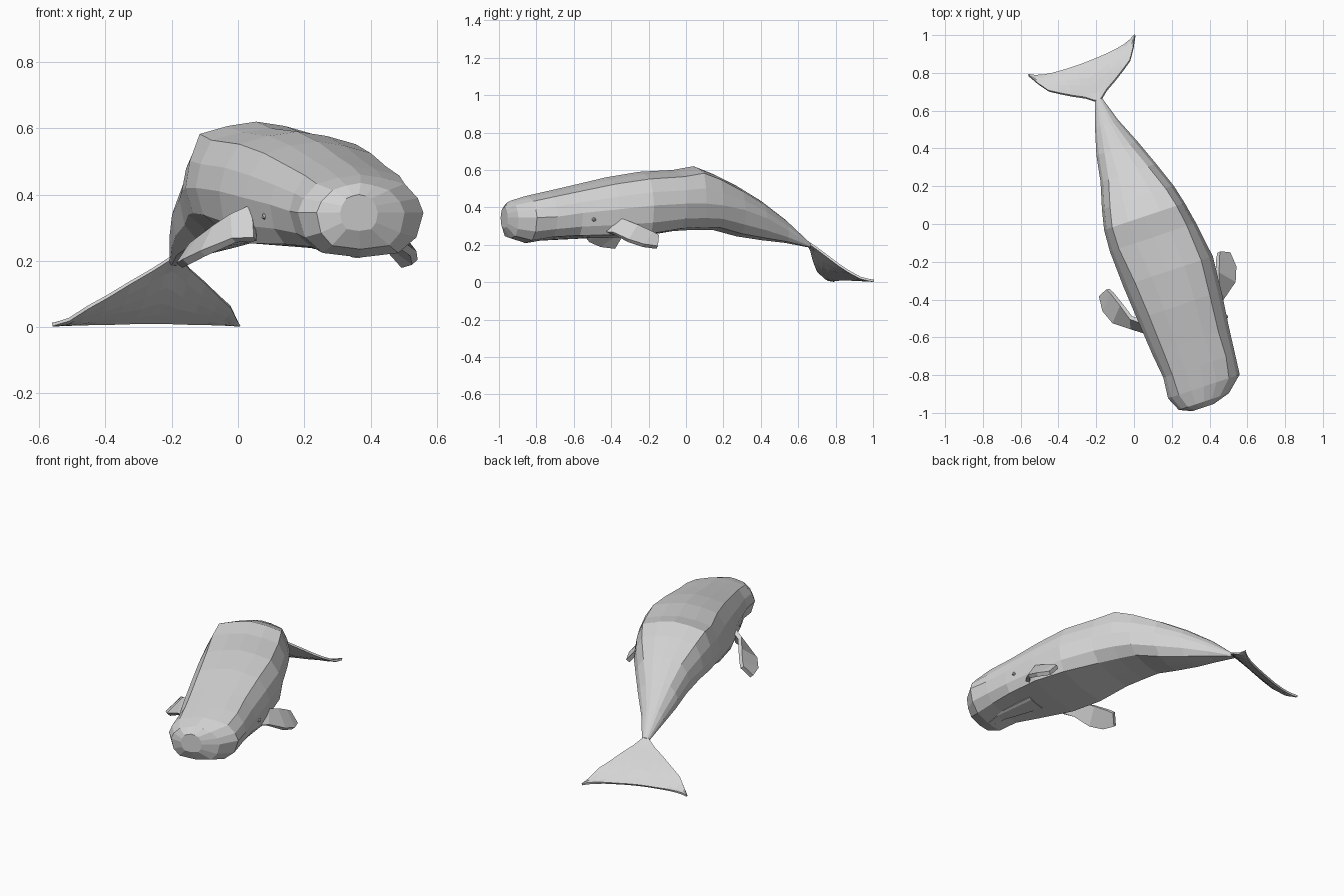
import bpy, bmesh, math
from mathutils import Vector, Matrix

if "Cube" in bpy.data.objects:
    bpy.data.objects.remove(bpy.data.objects["Cube"])

BODY_TURN = math.radians(18.5)
FLUKE_TURN = math.radians(20.5)


def material(name, rgb):
    m = bpy.data.materials.new(name)
    m.diffuse_color = (*rgb, 1)
    m.use_nodes = True
    m.node_tree.nodes["Principled BSDF"].inputs["Base Color"].default_value = m.diffuse_color
    return m


SKIN = material("grey skin", (0.66, 0.66, 0.66))


def finish(name, bm, solid=0):
    bmesh.ops.remove_doubles(bm, verts=bm.verts, dist=0.0005)
    bmesh.ops.recalc_face_normals(bm, faces=bm.faces)
    me = bpy.data.meshes.new(name)
    bm.to_mesh(me)
    bm.free()
    me.materials.append(SKIN)
    ob = bpy.data.objects.new(name, me)
    bpy.context.collection.objects.link(ob)
    if solid:
        mod = ob.modifiers.new("thickness", 'SOLIDIFY')
        mod.thickness = solid
        mod.offset = 0
    return ob


def place(origin, lat, back, z, turn=BODY_TURN):
    """Point given across and along the turned body axis."""
    c, s = math.cos(turn), math.sin(turn)
    return Vector((origin[0] + c * lat - s * back, origin[1] + s * lat + c * back, z))


def loft(name, sections):
    """Faceted skin over: cx, cy, top, bottom, half width, back half width, widest z, belly width."""
    bm = bmesh.new()
    rings = []
    for cx, cy, zt, zb, w, wt, zm, f in sections:
        low = zm - zb
        drop = 0.11 * (zt - zb)
        half = [(wt * 0.5, zt - drop * 0.35), (wt, zt - drop),
                (wt + (w - wt) * 0.7, zm + (zt - drop - zm) * 0.5), (w, zm),
                (w * (0.72 + 0.28 * f), zb + low * 0.45), (w * f, zb + low * 0.1)]
        pts = [(0, zt)] + half + [(0, zb)] + [(-x, z) for x, z in reversed(half)]
        rings.append([bm.verts.new(place((cx, cy), x, 0, z)) for x, z in pts])
    n = len(rings[0])
    for a, b in zip(rings, rings[1:]):
        for i in range(n):
            bm.faces.new((a[i], a[(i + 1) % n], b[(i + 1) % n], b[i]))
    bm.faces.new(rings[0])
    bm.faces.new(rings[-1])
    return finish(name, bm)


# Body from blunt head to tail stock
loft("body", [
    (.365, -.972, .40, .29, .06, .04, .345, .65),
    (.37, -.94, .435, .235, .14, .09, .345, .65),
    (.37, -.86, .46, .21, .20, .14, .345, .6),
    (.345, -.75, .485, .23, .20, .15, .35, .65),
    (.30, -.62, .515, .237, .215, .155, .37, .78),
    (.24, -.43, .56, .237, .235, .17, .39, .88),
    (.18, -.25, .59, .243, .25, .185, .41, .8),
    (.10, -.07, .60, .273, .24, .19, .42, .65),
    (.055, .04, .62, .28, .225, .18, .42, .62),
    (.02, .14, .58, .28, .20, .155, .41, .62),
    (-.03, .27, .515, .245, .155, .11, .385, .62),
    (-.09, .40, .435, .225, .115, .07, .34, .62),
    (-.145, .53, .335, .21, .065, .035, .275, .65),
    (-.188, .66, .212, .185, .02, .012, .2, .65)])

# Slim lower jaw under the head
loft("lower_jaw", [
    (.36, -.86, .25, .208, .025, .02, .23, .65),
    (.345, -.78, .27, .222, .045, .04, .245, .65),
    (.28, -.54, .27, .234, .08, .07, .25, .65)])


# Tail flukes: rows of (across, leading edge, trailing edge), sloping to the ground
def fluke_z(b):
    keys = [(-.03, .215), (0, .2), (.05, .14), (.094, .09), (.13, .055), (.2, .012), (.25, .007)]
    for (b0, z0), (b1, z1) in zip(keys, keys[1:]):
        if b <= b1:
            return z0 + (z1 - z0) * (b - b0) / (b1 - b0)
    return keys[-1][1]


rows = [(0, -.02, .196), (.02, -.01, .196), (.06, .022, .197), (.12, .055, .2), (.18, .092, .206),
        (.23, .125, .216), (.27, .182, .23), (.3, .238, .247)]
bm = bmesh.new()
STEPS = 5
for side in (-1, 1):
    cols = []
    for lat, lead, trail in rows:
        col = []
        for k in range(STEPS + 1):
            b = lead + (trail - lead) * k / STEPS
            col.append(bm.verts.new(place((-.193, .668), lat * side, b, fluke_z(b), FLUKE_TURN)))
        cols.append(col)
    for a, b in zip(cols, cols[1:]):
        for k in range(STEPS):
            bm.faces.new((a[k], b[k], b[k + 1], a[k + 1]))
finish("tail_flukes", bm, 0.012)

# Flippers: upper and lower edge from root to tip as (across, back, height)
upper = [(.19, -.05, .365), (.242, -.01, .335), (.268, .07, .30), (.295, .145, .262), (.31, .172, .245)]
lower = [(.20, -.10, .265), (.255, -.062, .262), (.335, -.005, .222), (.365, .07, .196), (.358, .15, .186)]
for side, name in ((-1, "left_flipper"), (1, "right_flipper")):
    bm = bmesh.new()
    up, lo = ([bm.verts.new(place((.21, -.41), a * side, b, z)) for a, b, z in edge]
              for edge in (upper, lower))
    for i in range(len(up) - 1):
        bm.faces.new((up[i], up[i + 1], lo[i + 1], lo[i]))
    finish(name, bm, 0.024)

# Small eyes
for side, name in ((-1, "left_eye"), (1, "right_eye")):
    bm = bmesh.new()
    bmesh.ops.create_icosphere(bm, subdivisions=1, radius=0.012,
                               matrix=Matrix.Translation(place((.285, -.56), .214 * side, 0, .335)))
    finish(name, bm)
